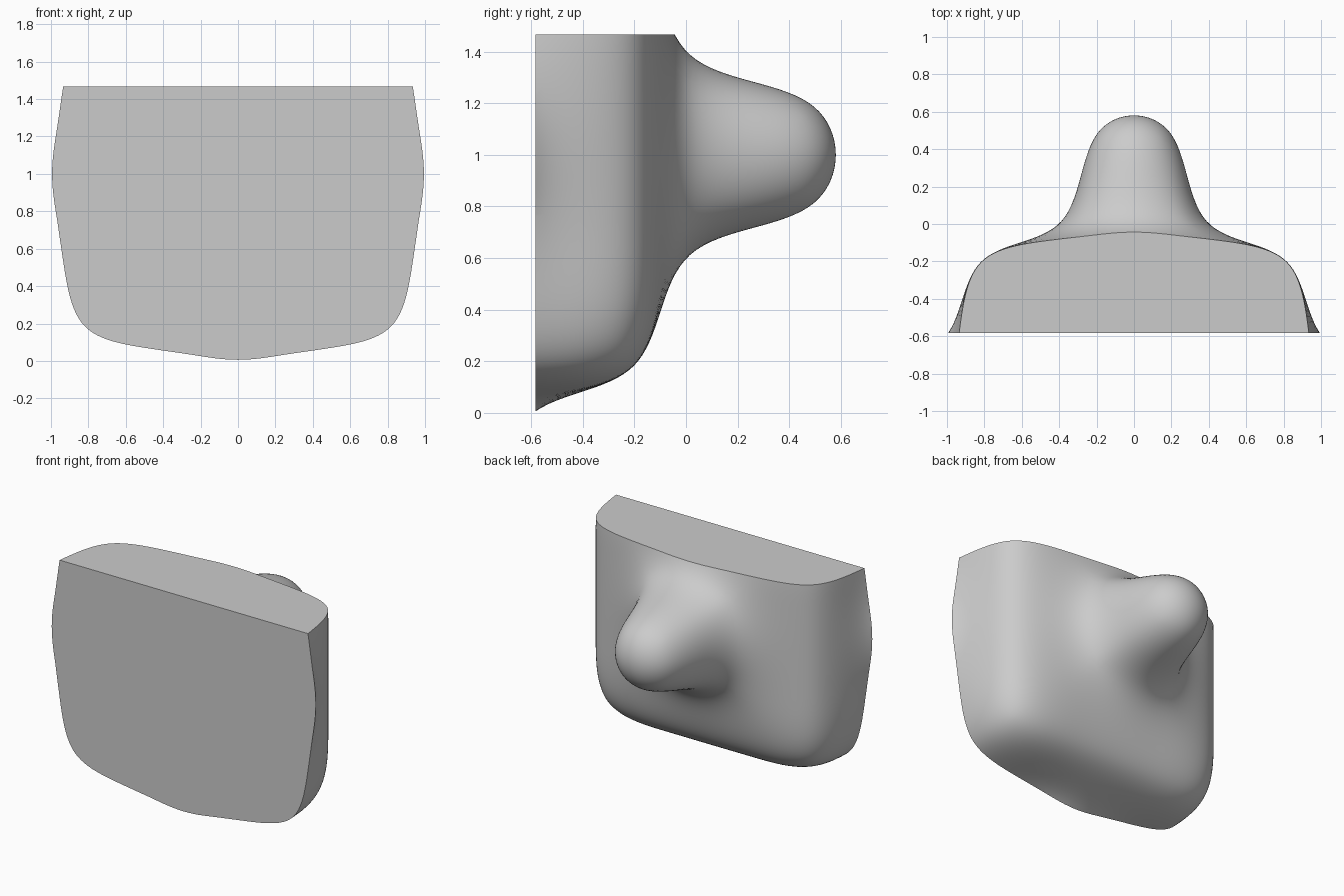
import bpy
import bmesh
from mathutils import Vector

HALF = 0.92        # half size of the block
REACH = 0.74       # length of each knob
CENTRE = Vector((0, -1.02, 1.0))
FRONT, TOP = -0.583, 1.466

default = bpy.data.objects.get("Cube")
if default:
    bpy.data.objects.remove(default, do_unlink=True)


def slice_and_cap(bm, point, normal):
    """Remove everything on the normal side of a plane and close the hole."""
    cut = bmesh.ops.bisect_plane(
        bm, geom=bm.verts[:] + bm.edges[:] + bm.faces[:], dist=1e-5,
        plane_co=point, plane_no=normal, clear_outer=True)
    rim = [e for e in cut["geom_cut"]
           if isinstance(e, bmesh.types.BMEdge) and e.is_boundary]
    bmesh.ops.edgenet_fill(bm, edges=rim)


# Block cage: three by three cells per side, middle cells pulled out
bm = bmesh.new()
bmesh.ops.create_cube(bm, size=2 * HALF)
bmesh.ops.subdivide_edges(bm, edges=bm.edges[:], cuts=2, use_grid_fill=True)
middle = [f for f in bm.faces
          if sum(abs(c) < 0.01 for c in f.calc_center_median()) == 2]
for face in bmesh.ops.extrude_discrete_faces(bm, faces=middle)["faces"]:
    axis = face.calc_center_median().normalized()
    bmesh.ops.translate(bm, verts=face.verts[:], vec=axis * REACH)
bmesh.ops.translate(bm, verts=bm.verts[:], vec=CENTRE)
bmesh.ops.recalc_face_normals(bm, faces=bm.faces[:])

mesh = bpy.data.meshes.new("knobbed_block")
bm.to_mesh(mesh)
bm.free()
block = bpy.data.objects.new("knobbed_block", mesh)
bpy.context.collection.objects.link(block)
bpy.context.view_layer.objects.active = block
block.select_set(True)

# Round the cage
smooth = block.modifiers.new("rounding", "SUBSURF")
smooth.levels = smooth.render_levels = 4
bpy.ops.object.modifier_apply(modifier=smooth.name)

# Flat front and flat top
bm = bmesh.new()
bm.from_mesh(mesh)
slice_and_cap(bm, (0, FRONT, 0), (0, -1, 0))
slice_and_cap(bm, (0, 0, TOP), (0, 0, 1))
bmesh.ops.recalc_face_normals(bm, faces=bm.faces[:])
bm.to_mesh(mesh)
bm.free()
bpy.ops.object.shade_smooth_by_angle(angle=0.5)
